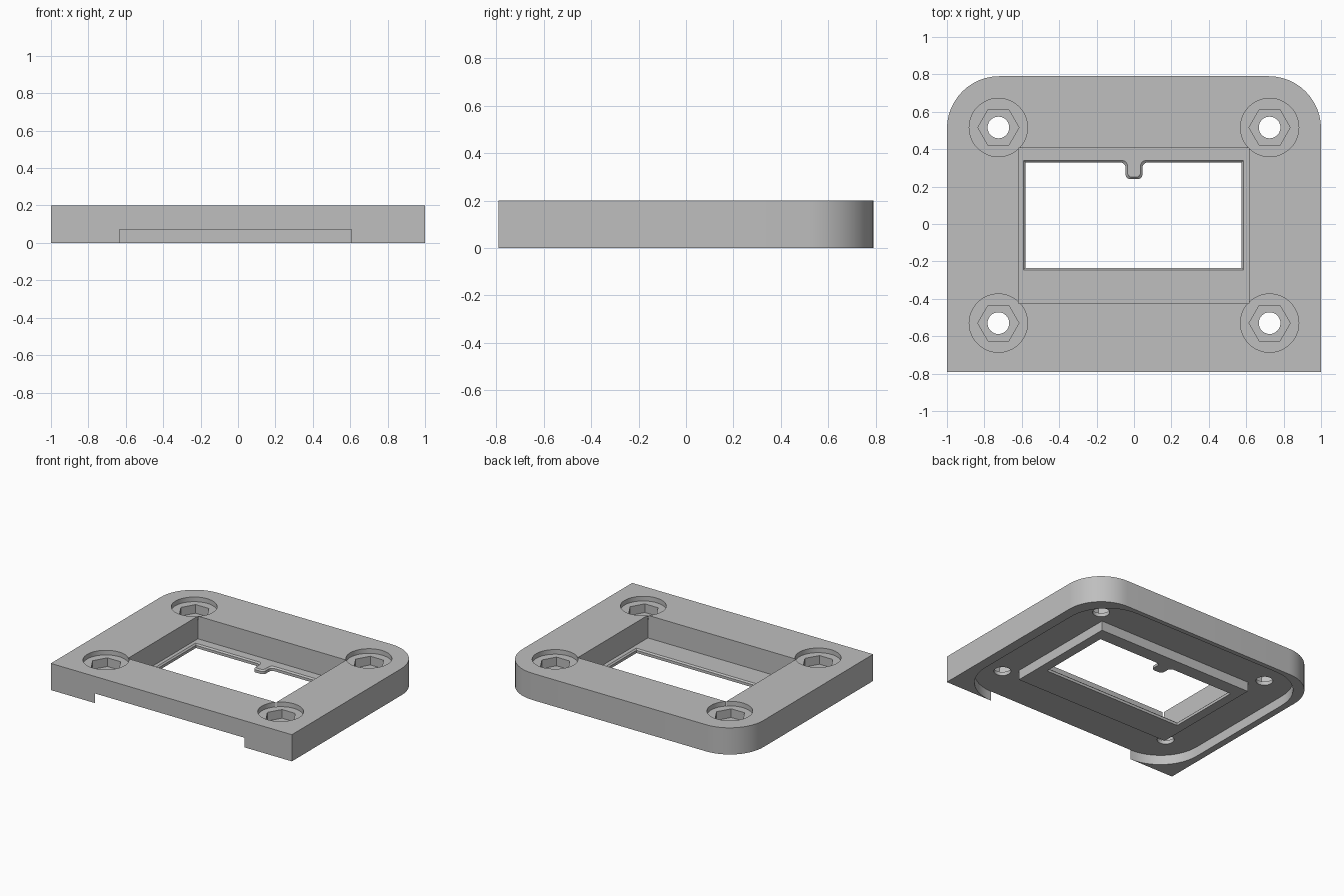
import bpy, bmesh, math
from mathutils import Vector

cube = bpy.data.objects.get("Cube")
if cube:
    bpy.data.objects.remove(cube, do_unlink=True)

grey = bpy.data.materials.new("plain grey")
grey.use_nodes = True
colour = (0.52, 0.52, 0.52, 1)
grey.diffuse_color = colour
grey.node_tree.nodes["Principled BSDF"].inputs["Base Color"].default_value = colour


def rounded(corners, steps=12):
    """Outline from (x, y, radius) corners, each replaced by an arc."""
    out = []
    n = len(corners)
    for i, (x, y, r) in enumerate(corners):
        p = Vector((x, y))
        if r == 0:
            out.append(p)
            continue
        u = (Vector(corners[i - 1][:2]) - p).normalized()
        v = (Vector(corners[(i + 1) % n][:2]) - p).normalized()
        half = u.angle(v) / 2
        centre = p + (u + v).normalized() * (r / math.sin(half))
        start = p + u * (r / math.tan(half)) - centre
        turn = math.atan2(u.x * v.y - u.y * v.x, u.dot(v))
        sweep = -math.copysign(math.pi - abs(turn), turn)
        for k in range(steps + 1):
            a = sweep * k / steps
            c, s = math.cos(a), math.sin(a)
            out.append(centre + Vector((start.x * c - start.y * s,
                                        start.x * s + start.y * c)))
    return out


def box(x0, x1, y0, y1, front=0, back=0):
    return rounded([(x0, y0, front), (x1, y0, front), (x1, y1, back), (x0, y1, back)])


def ring(x, y, r, sides):
    return [Vector((x + r * math.cos(math.tau * k / sides),
                    y + r * math.sin(math.tau * k / sides))) for k in range(sides)]


def prism(name, lower, z0, z1, upper=None):
    """Solid between two outlines with matching points."""
    bm = bmesh.new()
    a = [bm.verts.new((p.x, p.y, z0)) for p in lower]
    b = [bm.verts.new((p.x, p.y, z1)) for p in (upper or lower)]
    bm.faces.new(a)
    bm.faces.new(b)
    for i in range(len(a)):
        j = (i + 1) % len(a)
        bm.faces.new((a[i], a[j], b[j], b[i]))
    bmesh.ops.recalc_face_normals(bm, faces=bm.faces)
    mesh = bpy.data.meshes.new(name)
    bm.to_mesh(mesh)
    bm.free()
    mesh.materials.append(grey)
    ob = bpy.data.objects.new(name, mesh)
    bpy.context.collection.objects.link(ob)
    return ob


def combine(target, tool, operation="DIFFERENCE"):
    mod = target.modifiers.new("cut", "BOOLEAN")
    mod.operation = operation
    mod.solver = "EXACT"
    mod.object = tool
    bpy.context.view_layer.objects.active = target
    bpy.ops.object.modifier_apply(modifier=mod.name)
    bpy.data.objects.remove(tool, do_unlink=True)


def window(g):
    """Window outline with a round-nosed tab, grown by g."""
    w, top, tab = 0.045 - g, 0.33 + g, 0.24 + g
    return rounded([(-0.58 - g, -0.235 - g, 0), (0.575 + g, -0.235 - g, 0),
                    (0.575 + g, top, 0), (w, top, 0.03), (w, tab, 0.025),
                    (-w, tab, 0.025), (-w, top, 0.03), (-0.58 - g, top, 0)], 6)


# Plate with rounded back corners
plate = prism("mounting_plate", box(-1, 1, -0.79, 0.79, 0, 0.28), 0, 0.2)

# Underside recess, open at the front
combine(plate, prism("recess", box(-0.95, 0.925, -0.7902, 0.755, 0.32, 0.32), -0.1, 0.072))

# Tray hanging below the plate, and its pocket
combine(plate, prism("tray", box(-0.65, 0.645, -0.45, 0.43), 0, 0.1), "UNION")
combine(plate, prism("pocket", box(-0.617, 0.614, -0.425, 0.406), 0.03, 0.3))

# Window with a softened upper edge
combine(plate, prism("window", window(0), -0.1, 0.1))
combine(plate, prism("window_edge", window(0), 0.02, 0.034, window(0.014)))

# Screw seats: counterbore, hex nut pocket and through hole
for x in (-0.725, 0.725):
    for y in (-0.53, 0.516):
        combine(plate, prism("counterbore", ring(x, y, 0.156, 48), 0.165, 0.3))
        combine(plate, prism("nut_pocket", ring(x, y, 0.11, 6), 0.1, 0.3))
        combine(plate, prism("screw_hole", ring(x, y, 0.058, 32), -0.1, 0.3))

bpy.ops.object.select_all(action="DESELECT")
plate.select_set(True)
bpy.context.view_layer.objects.active = plate
bpy.ops.object.shade_smooth_by_angle(angle=math.radians(30))
